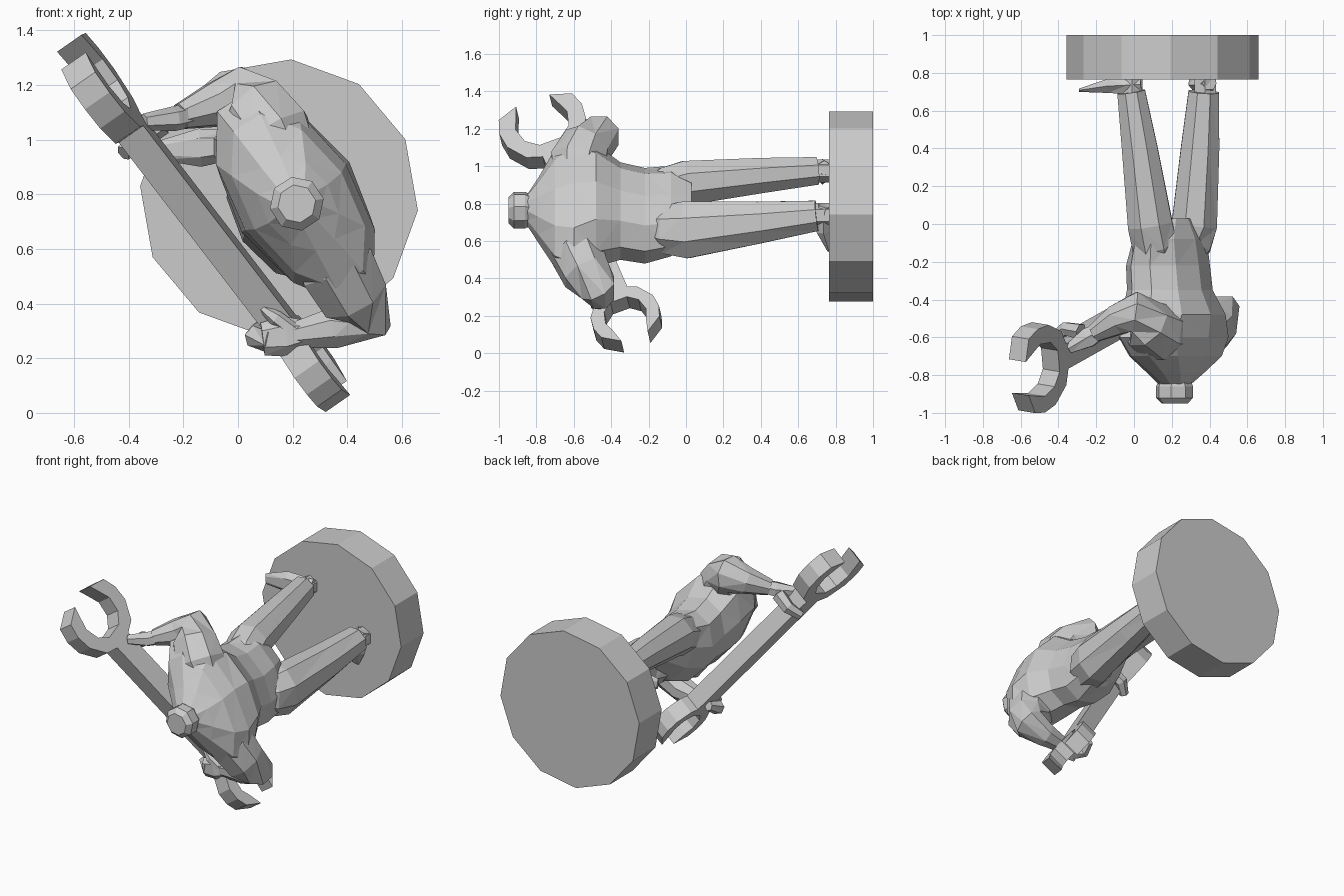
import bpy, bmesh, math
from mathutils import Vector, Matrix

if "Cube" in bpy.data.objects:
    bpy.data.objects.remove(bpy.data.objects["Cube"])


def finish(name, bm):
    bmesh.ops.recalc_face_normals(bm, faces=bm.faces)
    me = bpy.data.meshes.new(name)
    bm.to_mesh(me)
    bm.free()
    ob = bpy.data.objects.new(name, me)
    bpy.context.collection.objects.link(ob)
    return ob


Y = Vector((0, 1, 0))
X = Vector((1, 0, 0))


def tube(name, rings, up, sides=8, axis=None):
    """Loft through rings (x, y, z, radius along up[, radius across])."""
    bm = bmesh.new()
    pts = [Vector(r[:3]) for r in rings]
    loops = []
    for i, r in enumerate(rings):
        t = axis or (pts[min(i + 1, len(pts) - 1)] - pts[max(i - 1, 0)]).normalized()
        u = (up - t * up.dot(t)).normalized()
        v = t.cross(u)
        loops.append([bm.verts.new(pts[i] + u * r[3] * math.cos(a) + v * r[-1] * math.sin(a))
                      for a in (2 * math.pi * (k + .5) / sides for k in range(sides))])
    for a, b in zip(loops, loops[1:]):
        for k in range(sides):
            n = (k + 1) % sides
            bm.faces.new((a[k], a[n], b[n], b[k]))
    bm.faces.new(loops[0])
    bm.faces.new(loops[-1])
    bmesh.ops.triangulate(bm, faces=bm.faces)
    return finish(name, bm)


# Base disc
bm = bmesh.new()
bmesh.ops.create_cone(bm, cap_ends=True, segments=12, radius1=.51, radius2=.51, depth=.235,
                      matrix=Matrix.Translation((.15, .8825, .785))
                      @ Matrix.Rotation(math.radians(90), 4, 'X')
                      @ Matrix.Rotation(math.radians(25), 4, 'Z'))
finish("base_disc", bm)

# Wrench: one flat outline with open jaws at both ends, given thickness
AX = Vector((.577, .324, -.75)).normalized()
SIDE = Vector((.08, -.94, -.34))
SIDE = (SIDE - AX * SIDE.dot(AX)).normalized()
NORM = AX.cross(SIDE)
ORG = Vector((-.125, -.54, .69))


def jaw(sign, R):
    """Jaw outline: handle, outer arc, tip, inner arc, then mirrored."""
    half = [(-.9 * R, .07)]
    half += [(R * math.cos(a), R * math.sin(a)) for a in map(math.radians, (140, 108, 84, 62))]
    half += [(.155, .4 * R)]
    half += [(.62 * R * math.cos(a), .62 * R * math.sin(a)) for a in map(math.radians, (56, 85, 122, 156))]
    full = half + [(t, -w) for t, w in reversed(half)]
    return [(sign * (.685 + t), sign * w) for t, w in full]


outline = jaw(1, .187) + jaw(-1, .237)
bm = bmesh.new()
bottom = bm.faces.new([bm.verts.new(ORG + AX * t + SIDE * w - NORM * .055) for t, w in outline])
new = bmesh.ops.extrude_face_region(bm, geom=[bottom], use_keep_orig=True)["geom"]
bmesh.ops.translate(bm, vec=NORM * .11, verts=[g for g in new if isinstance(g, bmesh.types.BMVert)])
finish("wrench", bm)

# Torso and neck, wide along the shoulder line
ACROSS = Vector((.55, 0, -.84))
body = tube("body", [
    (.21, .03, .79, .15, .09), (.19, -.08, .76, .27, .16), (.18, -.22, .735, .28, .195),
    (.19, -.35, .76, .285, .20), (.21, -.48, .79, .36, .235), (.21, -.60, .79, .44, .22),
    (.22, -.70, .775, .36, .19), (.22, -.79, .765, .19, .13), (.215, -.85, .765, .085)],
    ACROSS, 10, Y)

# Head
head = tube("head", [(.215, y, .765, r) for y, r in ((-.82, .08), (-.86, .1), (-.92, .1), (-.95, .07))],
            ACROSS, 8, Y)

# Arms, starting inside the torso
arm_a = tube("arm_a", [(.20, -.59, .87, .12), (.12, -.575, 1.02, .16), (.06, -.53, 1.11, .14),
                       (0, -.465, 1.16, .115), (-.09, -.51, 1.125, .085), (-.21, -.58, 1.085, .05)], Y)
arm_b = tube("arm_b", [(.28, -.60, .70, .12), (.36, -.585, .54, .15), (.42, -.535, .43, .135),
                       (.465, -.47, .35, .105), (.35, -.46, .31, .08), (.21, -.455, .285, .052)], Y)

# Legs, starting inside the hips
leg_a = tube("leg_a", [(.15, -.22, .82, .09), (.11, -.1, .875, .13), (.085, 0, .91, .128),
                       (.03, .40, .95, .102), (-.015, .70, .975, .08)], X)
leg_b = tube("leg_b", [(.24, -.22, .68, .09), (.28, -.1, .66, .14), (.32, 0, .66, .13, .165),
                       (.35, .40, .70, .11, .12), (.37, .70, .735, .088)], X)

# Fuse the head and limbs into the torso
parts = [head, arm_a, arm_b, leg_a, leg_b]
for p in parts:
    m = body.modifiers.new(p.name, 'BOOLEAN')
    m.operation, m.solver, m.object = 'UNION', 'EXACT', p
bpy.context.view_layer.update()
fused = bpy.data.meshes.new_from_object(body.evaluated_get(bpy.context.evaluated_depsgraph_get()))
body.modifiers.clear()
body.data = fused
for p in parts:
    bpy.data.objects.remove(p)

# Hands gripping the handle: palm with thumb, and curled fingers
tube("palm_a", [(-.17, -.56, 1.09, .045), (-.24, -.60, 1.075, .06, .045), (-.345, -.66, 1.065, .03)], Y, 6)
tube("fingers_a", [(-.28, -.57, 1.06, .045), (-.36, -.555, 1.0, .04), (-.42, -.60, .95, .03)], Y, 6)
tube("palm_b", [(.24, -.455, .29, .052), (.17, -.47, .28, .045, .075), (.09, -.475, .27, .03, .06)], Y, 6)
tube("fingers_b", [(.13, -.47, .265, .05), (.065, -.42, .28, .045), (.08, -.35, .31, .03)], Y, 6)
tube("thumb_b", [(.20, -.48, .30, .03), (.14, -.485, .345, .03), (.085, -.47, .385, .013)], Y, 6)

# Ankles
tube("ankle_a", [(-.01, y, .975, .062) for y in (.68, .78)], X, 6)
tube("ankle_b", [(.377, y, .737, .065) for y in (.68, .78)], X, 6)

# Feet, toes slightly lifted off the disc
tube("foot_a", [(.04, .74, .99, .04), (-.03, .735, .98, .055), (-.14, .73, .97, .042, .07),
                (-.29, .708, .96, .01, .035)], Y, 6)
tube("foot_b", [(.40, .745, .79, .04), (.38, .735, .73, .055), (.35, .735, .66, .042, .065),
                (.32, .765, .55, .01, .03)], Y, 6)
